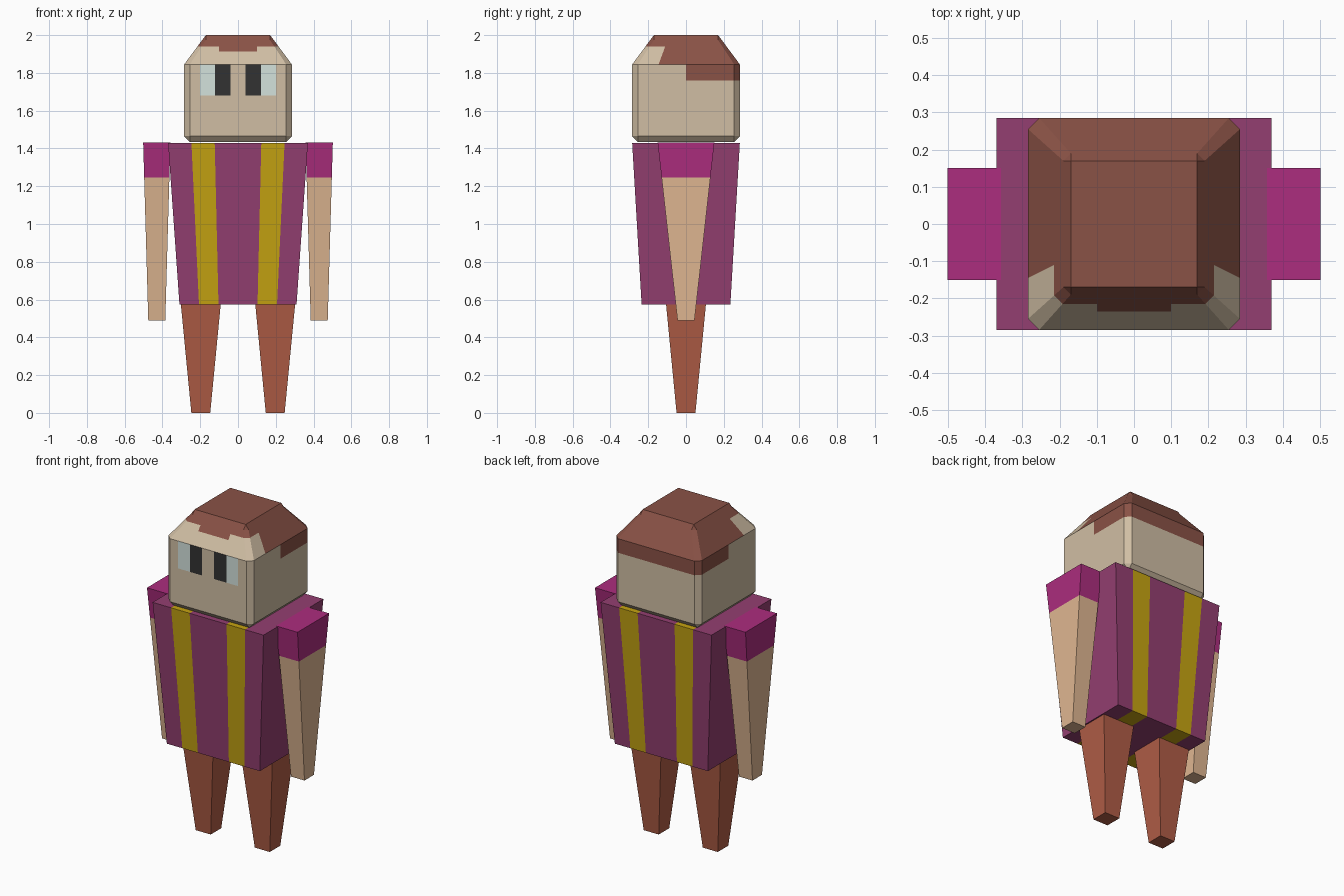
import bpy, bmesh
from mathutils import Vector

if "Cube" in bpy.data.objects:
    bpy.data.objects.remove(bpy.data.objects["Cube"], do_unlink=True)


def material(name, r, g, b):
    """Flat colour from sRGB bytes."""
    lin = [((c / 255 + 0.055) / 1.055) ** 2.4 for c in (r, g, b)] + [1.0]
    m = bpy.data.materials.new(name)
    m.use_nodes = True
    m.diffuse_color = lin
    bsdf = m.node_tree.nodes["Principled BSDF"]
    bsdf.inputs["Base Color"].default_value = lin
    bsdf.inputs["Roughness"].default_value = 0.9
    return m


face_skin = material("face skin", 208, 190, 164)
hair = material("brown hair", 138, 82, 70)
eye_white = material("pale eye", 212, 226, 220)
pupil = material("dark pupil", 50, 50, 50)
vest = material("plum vest", 148, 63, 113)
stripe = material("mustard stripe", 198, 164, 18)
sleeve = material("magenta sleeve", 172, 45, 126)
arm_skin = material("arm skin", 224, 183, 146)
trousers = material("rust trousers", 176, 93, 70)


def loft(rings):
    """Closed solid through rings of equal length, bottom to top."""
    bm = bmesh.new()
    loops = [[bm.verts.new(p) for p in ring] for ring in rings]
    n = len(loops[0])
    for low, high in zip(loops, loops[1:]):
        for i in range(n):
            j = (i + 1) % n
            bm.faces.new((low[i], low[j], high[j], high[i]))
    bm.faces.new(loops[0][::-1])
    bm.faces.new(loops[-1])
    bmesh.ops.remove_doubles(bm, verts=bm.verts, dist=0.0001)
    return bm


def box_ring(cx, hx, hy, z):
    return [(cx + sx * hx, sy * hy, z)
            for sx, sy in ((-1, -1), (1, -1), (1, 1), (-1, 1))]


def octagon_ring(h, c, z):
    """Square of half width h whose straight sides end at c."""
    return [(x, y, z) for x, y in ((c, -h), (h, -c), (h, c), (c, h),
                                   (-c, h), (-h, c), (-h, -c), (-c, -h))]


def cut(bm, point, normal, where=lambda c: True):
    faces = [f for f in bm.faces if where(f.calc_center_median())]
    edges = {e for f in faces for e in f.edges}
    verts = {v for f in faces for v in f.verts}
    bmesh.ops.bisect_plane(bm, geom=list(verts) + list(edges) + faces,
                           dist=0.00001, plane_co=point, plane_no=normal)


def finish(name, bm, mats, rule=lambda c: 0):
    bmesh.ops.recalc_face_normals(bm, faces=bm.faces)
    for f in bm.faces:
        f.material_index = rule(f.calc_center_median())
    mesh = bpy.data.meshes.new(name)
    bm.to_mesh(mesh)
    bm.free()
    for m in mats:
        mesh.materials.append(m)
    obj = bpy.data.objects.new(name, mesh)
    bpy.context.collection.objects.link(obj)


# Torso: tapered box with stripes along the thirds of each half
HIP, SHOULDER = 0.575, 1.43
LOW_X, TOP_X = 0.31, 0.37
bm = loft([box_ring(0, LOW_X, 0.235, HIP), box_ring(0, TOP_X, 0.285, SHOULDER)])
for k in (-2 / 3, -1 / 3, 1 / 3, 2 / 3):
    cut(bm, (k * LOW_X, 0, HIP), (SHOULDER - HIP, 0, -k * (TOP_X - LOW_X)))


def torso_rule(c):
    half = LOW_X + (TOP_X - LOW_X) * (c.z - HIP) / (SHOULDER - HIP)
    return int(1 / 3 < abs(c.x) / half < 2 / 3)


finish("torso", bm, [vest, stripe], torso_rule)

# Arms and legs, mirrored
CUFF = 1.245
for side, s in (("left", 1), ("right", -1)):
    bm = loft([box_ring(s * 0.43, 0.045, 0.045, 0.49),
               box_ring(s * 0.43, 0.072, 0.15, SHOULDER + 0.001)])
    cut(bm, (0, 0, CUFF), (0, 0, 1))
    finish(side + "_arm", bm, [arm_skin, sleeve], lambda c: int(c.z > CUFF))

    bm = loft([box_ring(s * 0.197, 0.05, 0.05, 0),
               box_ring(s * 0.197, 0.106, 0.106, HIP + 0.005)])
    finish(side + "_leg", bm, [trousers])

# Head: chamfered block narrowing to a flat crown
BROW = 1.845
bm = loft([octagon_ring(0.255, 0.255, 1.433), octagon_ring(0.285, 0.255, 1.465),
           octagon_ring(0.285, 0.255, BROW), octagon_ring(0.19, 0.17, 1.973),
           octagon_ring(0.17, 0.17, 2.0)])

# Hairline cuts
FRINGE, TUFT, NAPE = 1.94, 1.912, 1.76
temple = Vector((0, -0.145, BROW))
temple_normal = Vector((0, 0.095, -0.035))
cut(bm, (0, 0, FRINGE), (0, 0, 1))
slope = lambda c: BROW < c.z < FRINGE
cut(bm, temple, temple_normal, lambda c: slope(c) and abs(c.x) > 0.2)
tuft_zone = lambda c: slope(c) and c.y < -0.2 and abs(c.x) < 0.15
cut(bm, (0, 0, TUFT), (0, 0, 1), tuft_zone)
for x in (-0.1, 0.1):
    cut(bm, (x, 0, 0), (1, 0, 0), lambda c: tuft_zone(c) and c.z > TUFT)
wall = lambda c: 1.47 < c.z < BROW
cut(bm, (0, 0, 0), (0, 1, 0), wall)
cut(bm, (0, 0, NAPE), (0, 0, 1), lambda c: wall(c) and c.y > 0)

# Eye cuts on the face
EYE_LOW = 1.68
face_front = lambda c: wall(c) and c.y < -0.284
cut(bm, (0, 0, EYE_LOW), (0, 0, 1), face_front)
for x in (0.04, 0.122, 0.2):
    for s in (-1, 1):
        cut(bm, (s * x, 0, 0), (1, 0, 0),
            lambda c: face_front(c) and c.z > EYE_LOW)


def head_rule(c):
    x = abs(c.x)
    if face_front(c) and c.z > EYE_LOW:
        return 3 if 0.04 < x < 0.122 else 2 if 0.122 < x < 0.2 else 0
    on_top = c.z > FRINGE
    on_side = c.z > BROW and (c - temple).dot(temple_normal) > 0
    on_back = c.z > NAPE and c.y > 0
    on_tuft = c.z > TUFT and x < 0.1
    return int(on_top or on_side or on_back or on_tuft)


finish("head", bm, [face_skin, hair, eye_white, pupil], head_rule)
